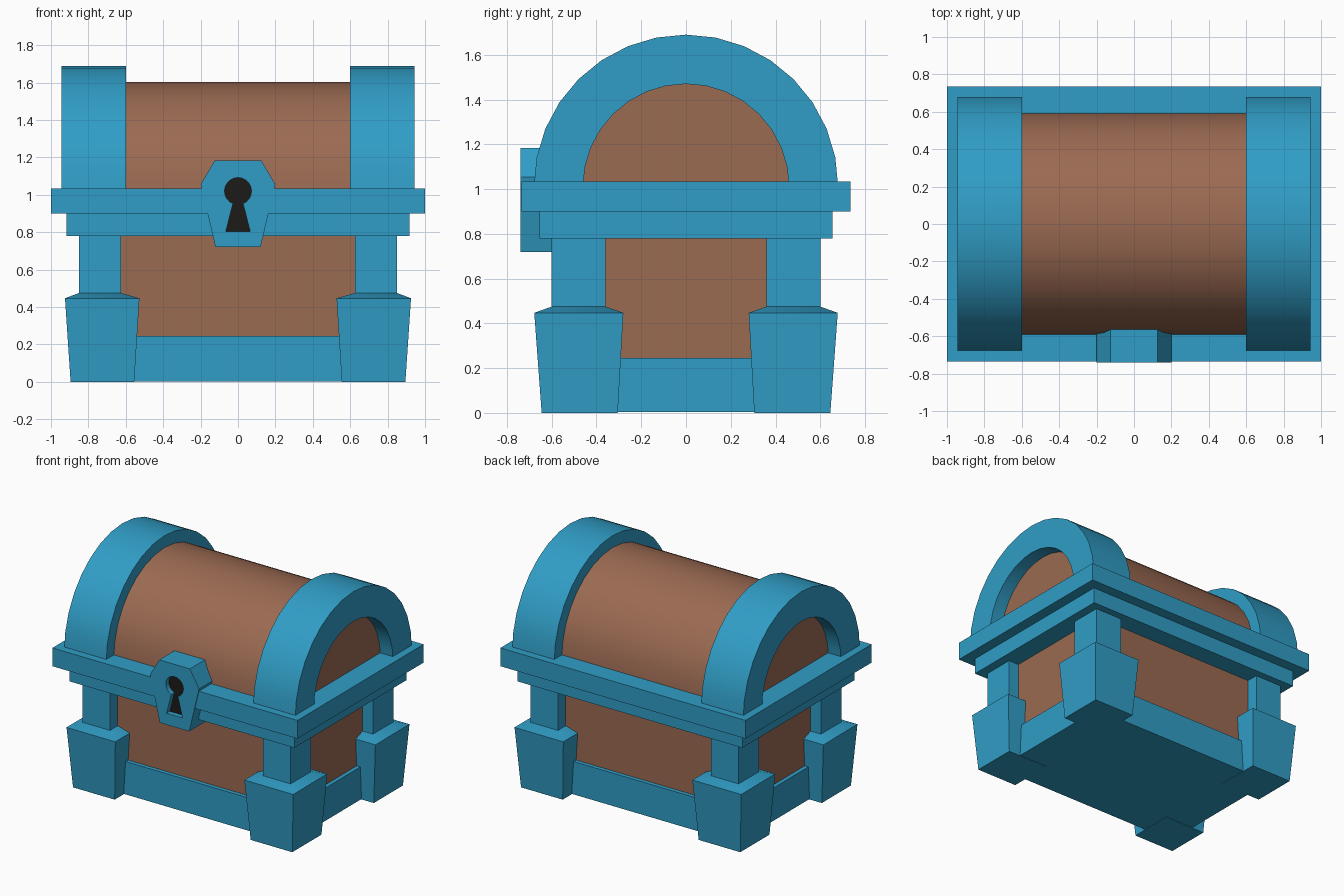
import bpy, bmesh, math

if "Cube" in bpy.data.objects:
    bpy.data.objects.remove(bpy.data.objects["Cube"])


def material(name, rgb):
    m = bpy.data.materials.new(name)
    m.diffuse_color = (*rgb, 1)
    m.use_nodes = True
    m.node_tree.nodes["Principled BSDF"].inputs["Base Color"].default_value = m.diffuse_color
    return m


BLUE = material("blue_trim", (0.03, 0.34, 0.57))
BROWN = material("brown_wood", (0.33, 0.145, 0.085))
BLACK = material("black_hole", (0.012, 0.011, 0.01))


def finish(name, bm, mat, mirror=None):
    bmesh.ops.recalc_face_normals(bm, faces=bm.faces)
    me = bpy.data.meshes.new(name)
    bm.to_mesh(me)
    bm.free()
    me.materials.append(mat)
    ob = bpy.data.objects.new(name, me)
    bpy.context.collection.objects.link(ob)
    if mirror:
        mod = ob.modifiers.new("Mirror", 'MIRROR')
        mod.use_axis = mirror
    return ob


def loft(name, rings, mat, mirror=None):
    """Stack closed rings of points and cap both ends."""
    bm = bmesh.new()
    vs = [[bm.verts.new(p) for p in r] for r in rings]
    n = len(vs[0])
    for a, b in zip(vs, vs[1:]):
        for i in range(n):
            j = (i + 1) % n
            bm.faces.new((a[i], a[j], b[j], b[i]))
    bm.faces.new(vs[0])
    bm.faces.new(vs[-1])
    return finish(name, bm, mat, mirror)


def rect(z, x0, x1, y0, y1):
    return [(x0, y0, z), (x1, y0, z), (x1, y1, z), (x0, y1, z)]


def slab(name, x, y, z0, z1, mat):
    return loft(name, [rect(z0, -x, x, -y, y), rect(z1, -x, x, -y, y)], mat)


def along_x(profile, x):
    return [(x, y, z) for y, z in profile]


def along_y(profile, y):
    return [(x, y, z) for x, z in profile]


def arc(r, cz=1.01, n=16):
    return [(r * math.cos(math.pi * i / n), cz + r * math.sin(math.pi * i / n))
            for i in range(n + 1)]


# Body, skirt and rim
slab("body", 0.765, 0.51, 0.1, 0.85, BROWN)
slab("skirt", 0.795, 0.54, 0.003, 0.245, BLUE)
slab("lower_rim", 0.918, 0.655, 0.78, 0.905, BLUE)
rim = slab("upper_rim", 1.0, 0.735, 0.90, 1.035, BLUE)

# Barrel lid, ends set back inside the hoops
lid = arc(0.592)
loft("lid", [along_x(lid, -0.84), along_x(lid, 0.84)], BROWN)

# Hoops at both ends of the lid
hoop = arc(0.68) + arc(0.46)[::-1]
bm = bmesh.new()
n = 17
grid = [[[bm.verts.new((x, y, z)) for y, z in arc(r)] for r in (0.68, 0.46)]
        for x in (0.60, 0.943)]
loop = [grid[0][0], grid[1][0], grid[1][1], grid[0][1]]
for k in range(4):
    a, b = loop[k], loop[(k + 1) % 4]
    for i in range(n - 1):
        bm.faces.new((a[i], a[i + 1], b[i + 1], b[i]))
for i in (0, n - 1):
    bm.faces.new([row[i] for row in loop])
finish("lid_hoops", bm, BLUE, (True, False, False))

# Corner posts and tapered feet
corners = (True, True, False)
loft("corner_posts", [rect(0.4, 0.625, 0.85, 0.36, 0.60),
                      rect(0.82, 0.625, 0.85, 0.36, 0.60)], BLUE, corners)
loft("feet", [rect(0, 0.555, 0.895, 0.305, 0.645),
              rect(0.447, 0.527, 0.925, 0.28, 0.678),
              rect(0.475, 0.625, 0.85, 0.36, 0.60)], BLUE, corners)

# Lock plate
half = [(0.12, 0.72), (0.2, 1.055), (0.125, 1.183)]
plate = half + [(-x, z) for x, z in reversed(half)]
lock = loft("lock_plate", [along_y(plate, -0.74), along_y(plate, -0.5)], BLUE)

# Keyhole: round top with a flared slot, cut into the lock and the rim
start = math.radians(-68)
sweep = math.radians(316)
keyhole = [(-0.065, 0.805), (0.065, 0.805)]
keyhole += [(0.072 * math.cos(start + sweep * i / 18),
             1.02 + 0.072 * math.sin(start + sweep * i / 18)) for i in range(19)]
cutter = loft("keyhole_cutter", [along_y(keyhole, -0.8), along_y(keyhole, -0.70)], BLUE)
cutter.hide_render = True
cutter.hide_set(True)
for ob in (lock, rim):
    mod = ob.modifiers.new("Keyhole", 'BOOLEAN')
    mod.operation = 'DIFFERENCE'
    mod.solver = 'EXACT'
    mod.object = cutter
loft("keyhole", [along_y(keyhole, -0.703), along_y(keyhole, -0.696)], BLACK)

# Smooth the curves, keep the corners sharp
for ob in bpy.context.collection.objects:
    ob.select_set(ob is not cutter)
bpy.context.view_layer.objects.active = lock
bpy.ops.object.shade_smooth_by_angle(angle=math.radians(35))
